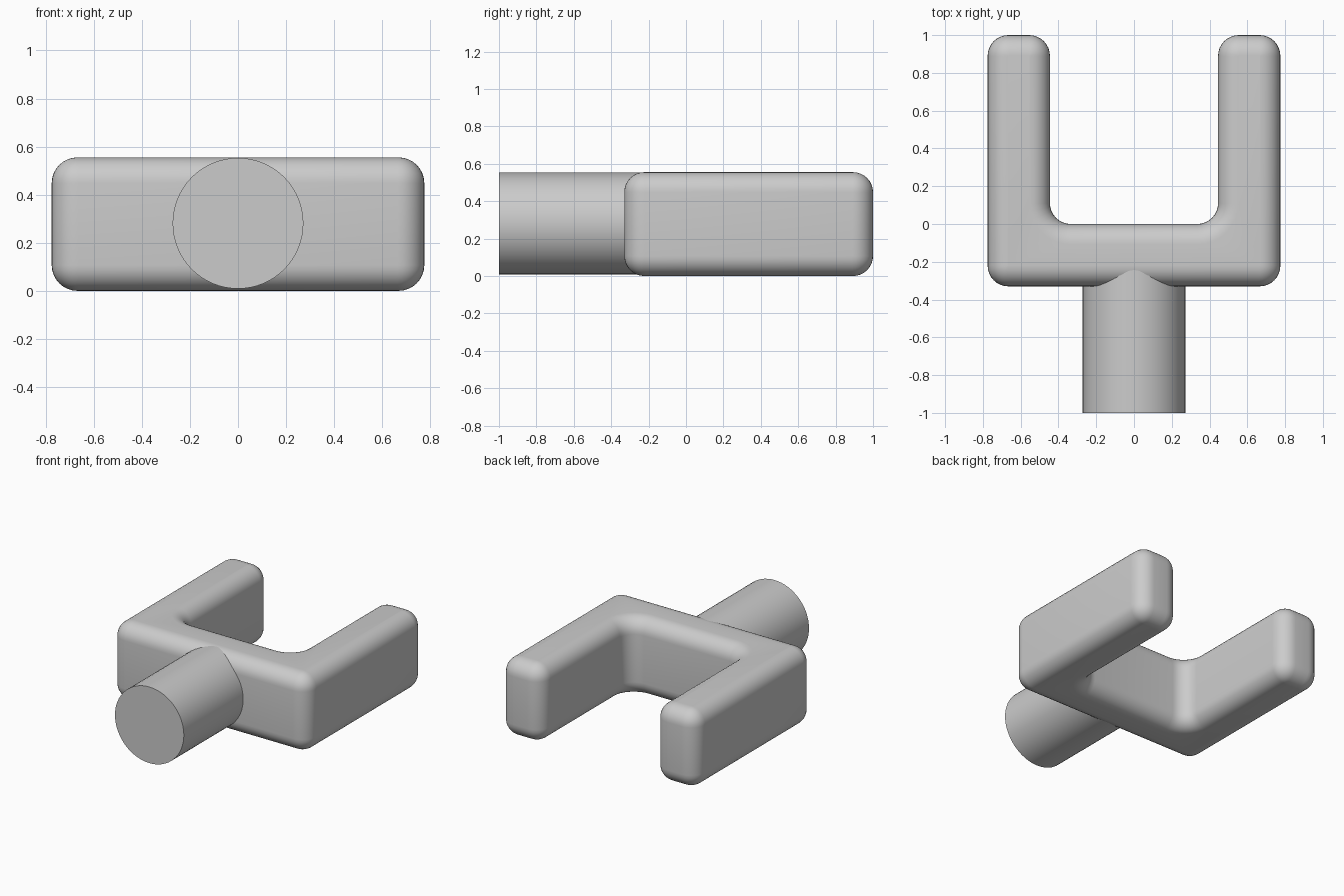
import bpy
import bmesh
import math
from mathutils import Matrix

cube = bpy.data.objects.get("Cube")
if cube:
    bpy.data.objects.remove(cube, do_unlink=True)

HEIGHT = 0.555
ROUND = 0.11

grey = bpy.data.materials.new("plain grey")
grey.use_nodes = True
colour = (0.6, 0.6, 0.6, 1)
grey.diffuse_color = colour
grey.node_tree.nodes["Principled BSDF"].inputs["Base Color"].default_value = colour


def add_part(name, bm):
    """Turn a bmesh into a smooth-shaded grey object."""
    bmesh.ops.recalc_face_normals(bm, faces=bm.faces)
    mesh = bpy.data.meshes.new(name)
    bm.to_mesh(mesh)
    bm.free()
    mesh.materials.append(grey)
    obj = bpy.data.objects.new(name, mesh)
    bpy.context.collection.objects.link(obj)
    bpy.ops.object.select_all(action='DESELECT')
    obj.select_set(True)
    bpy.context.view_layer.objects.active = obj
    bpy.ops.object.shade_smooth_by_angle(angle=math.radians(35))
    return obj


# Fork: U outline extruded upward, corners rounded, then the rims
half = [(0.775, -0.33), (0.775, 1.0), (0.445, 1.0), (0.445, 0.0)]
outline = half + [(-x, y) for x, y in reversed(half)]
bm = bmesh.new()
base = bm.faces.new([bm.verts.new((x, y, 0)) for x, y in outline])
top = bmesh.ops.extrude_face_region(bm, geom=[base])["geom"]
bmesh.ops.translate(bm, vec=(0, 0, HEIGHT),
                    verts=[g for g in top if isinstance(g, bmesh.types.BMVert)])
bmesh.ops.recalc_face_normals(bm, faces=bm.faces)
uprights = [e for e in bm.edges if abs(e.verts[0].co.z - e.verts[1].co.z) > 0.1]
bmesh.ops.bevel(bm, geom=uprights, offset=ROUND, segments=8, profile=0.5,
                affect='EDGES', clamp_overlap=False)
rims = [e for e in bm.edges if abs(e.verts[0].co.z - e.verts[1].co.z) < 0.1]
bmesh.ops.bevel(bm, geom=rims, offset=ROUND - 0.003, segments=8, profile=0.5,
                affect='EDGES', clamp_overlap=False)
add_part("fork", bm)

# Shank: round bar running forward, its end sunk into the fork
FRONT, BACK = -1.0, -0.2
bm = bmesh.new()
place = Matrix.Translation((0, (FRONT + BACK) / 2, 0.281)) @ Matrix.Rotation(math.pi / 2, 4, 'X')
bmesh.ops.create_cone(bm, cap_ends=True, segments=64, radius1=0.272, radius2=0.272,
                      depth=BACK - FRONT, matrix=place)
add_part("shank", bm)
